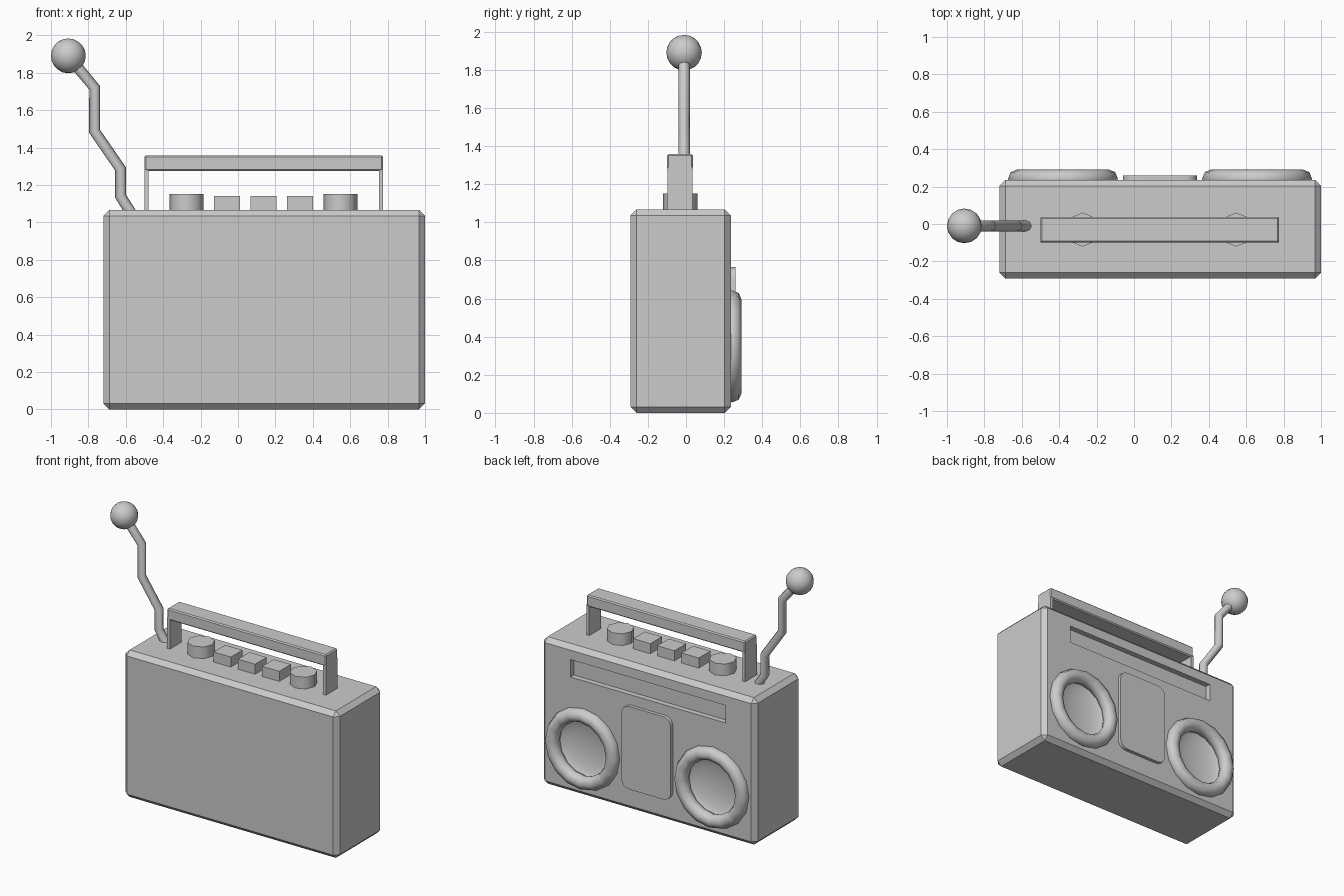
import bpy
import math

if "Cube" in bpy.data.objects:
    bpy.data.objects.remove(bpy.data.objects["Cube"], do_unlink=True)

grey = bpy.data.materials.new("plain_grey")
grey.use_nodes = True
GREY = (0.6, 0.6, 0.6, 1)
grey.diffuse_color = GREY
grey.node_tree.nodes["Principled BSDF"].inputs["Base Color"].default_value = GREY


def finish(name, smooth=None):
    """Name the active object, colour it and optionally smooth it."""
    ob = bpy.context.object
    ob.name = name
    ob.data.materials.clear()
    ob.data.materials.append(grey)
    if smooth:
        bpy.ops.object.shade_smooth_by_angle(angle=math.radians(smooth))
    return ob


def apply_modifier(ob, mod):
    bpy.ops.object.select_all(action="DESELECT")
    bpy.context.view_layer.objects.active = ob
    ob.select_set(True)
    bpy.ops.object.modifier_apply(modifier=mod.name)


def box(name, lo, hi, bevel=0):
    """Box between two corners, with chamfered edges if asked."""
    bpy.ops.mesh.primitive_cube_add(size=1, location=[(a + b) / 2 for a, b in zip(lo, hi)])
    bpy.context.object.scale = [b - a for a, b in zip(lo, hi)]
    bpy.ops.object.transform_apply(location=False, rotation=False, scale=True)
    ob = finish(name)
    if bevel:
        mod = ob.modifiers.new("chamfer", "BEVEL")
        mod.width, mod.segments = bevel, 1
        apply_modifier(ob, mod)
    return ob


def cut(ob, cutter):
    """Subtract a helper shape and discard it."""
    cutter.hide_render = True
    mod = ob.modifiers.new("cut", "BOOLEAN")
    mod.operation, mod.solver, mod.object = "DIFFERENCE", "EXACT", cutter
    apply_modifier(ob, mod)
    bpy.data.objects.remove(cutter, do_unlink=True)


BACK = 0.235        # plane that carries the speakers
TOP = 1.067
SPEAKERS = {"right": -0.38, "left": 0.658}
SPEAKER_Z = 0.349

# Case with a recessed dial slot and two dished speaker cones
case = box("case", (-0.72, -0.292, 0), (1.0, BACK, TOP), 0.032)
cut(case, box("slot_cutter", (-0.48, BACK - 0.04, 0.84), (0.763, BACK + 0.1, 0.967)))
for x in SPEAKERS.values():
    bpy.ops.mesh.primitive_uv_sphere_add(segments=32, ring_count=16, radius=0.225,
                                         location=(x, BACK, SPEAKER_Z),
                                         rotation=(math.pi / 2, 0, 0))
    bpy.context.object.scale = (1, 1, 0.28)
    cut(case, finish("cone_cutter"))
bpy.context.view_layer.objects.active = case
case.select_set(True)
finish("case", 30)

# Speaker rims
for side, x in SPEAKERS.items():
    bpy.ops.mesh.primitive_torus_add(major_segments=16, minor_segments=8, major_radius=0.244,
                                     minor_radius=0.05, location=(x, BACK + 0.007, SPEAKER_Z),
                                     rotation=(math.pi / 2, 0, 0))
    finish(f"{side}_speaker_rim", 60)

# Raised centre panel with rounded corners
panel = box("centre_panel", (-0.059, BACK - 0.01, 0.165), (0.337, 0.26, 0.766))
weights = panel.data.attributes.new("bevel_weight_edge", "FLOAT", "EDGE")
for edge in panel.data.edges:
    a, b = (panel.data.vertices[i].co for i in edge.vertices)
    weights.data[edge.index].value = 1.0 if abs(a.y - b.y) > 0.01 else 0.0
mod = panel.modifiers.new("round_corners", "BEVEL")
mod.limit_method, mod.width, mod.segments = "WEIGHT", 0.06, 4
apply_modifier(panel, mod)
finish("centre_panel", 30)

# Carrying handle
box("handle_bar", (-0.5, -0.1, 1.275), (0.775, 0.037, 1.358), 0.008)
box("handle_right_leg", (-0.5, -0.098, TOP - 0.02), (-0.478, 0.035, 1.29))
box("handle_left_leg", (0.753, -0.098, TOP - 0.02), (0.775, 0.035, 1.29))

# Round knobs and square buttons
for side, x in (("right", -0.275), ("left", 0.547)):
    bpy.ops.mesh.primitive_cylinder_add(vertices=8, radius=0.091, depth=0.105,
                                        location=(x, -0.03, 1.0995))
    finish(f"{side}_knob", 50)
for i, x in enumerate((-0.058, 0.137, 0.331)):
    box(f"button_{i + 1}", (x - 0.069, -0.098, TOP - 0.02), (x + 0.069, 0.035, 1.14))

# Bent antenna with a ball tip
path = [(-0.56, 1.03), (-0.628, 1.14), (-0.628, 1.285), (-0.767, 1.487),
        (-0.767, 1.72), (-0.9, 1.88)]
curve = bpy.data.curves.new("antenna_rod", "CURVE")
curve.dimensions = "3D"
curve.bevel_depth, curve.bevel_resolution, curve.use_fill_caps = 0.03, 2, True
spline = curve.splines.new("POLY")
spline.points.add(len(path) - 1)
for point, (x, z) in zip(spline.points, path):
    point.co = (x, -0.01, z, 1)
rod = bpy.data.objects.new("antenna_rod", curve)
bpy.context.collection.objects.link(rod)
bpy.ops.object.select_all(action="DESELECT")
bpy.context.view_layer.objects.active = rod
rod.select_set(True)
bpy.ops.object.convert(target="MESH")
finish("antenna_rod", 50)

bpy.ops.mesh.primitive_uv_sphere_add(segments=16, ring_count=10, radius=0.093,
                                     location=(-0.907, -0.01, 1.89))
finish("antenna_ball", 50)
